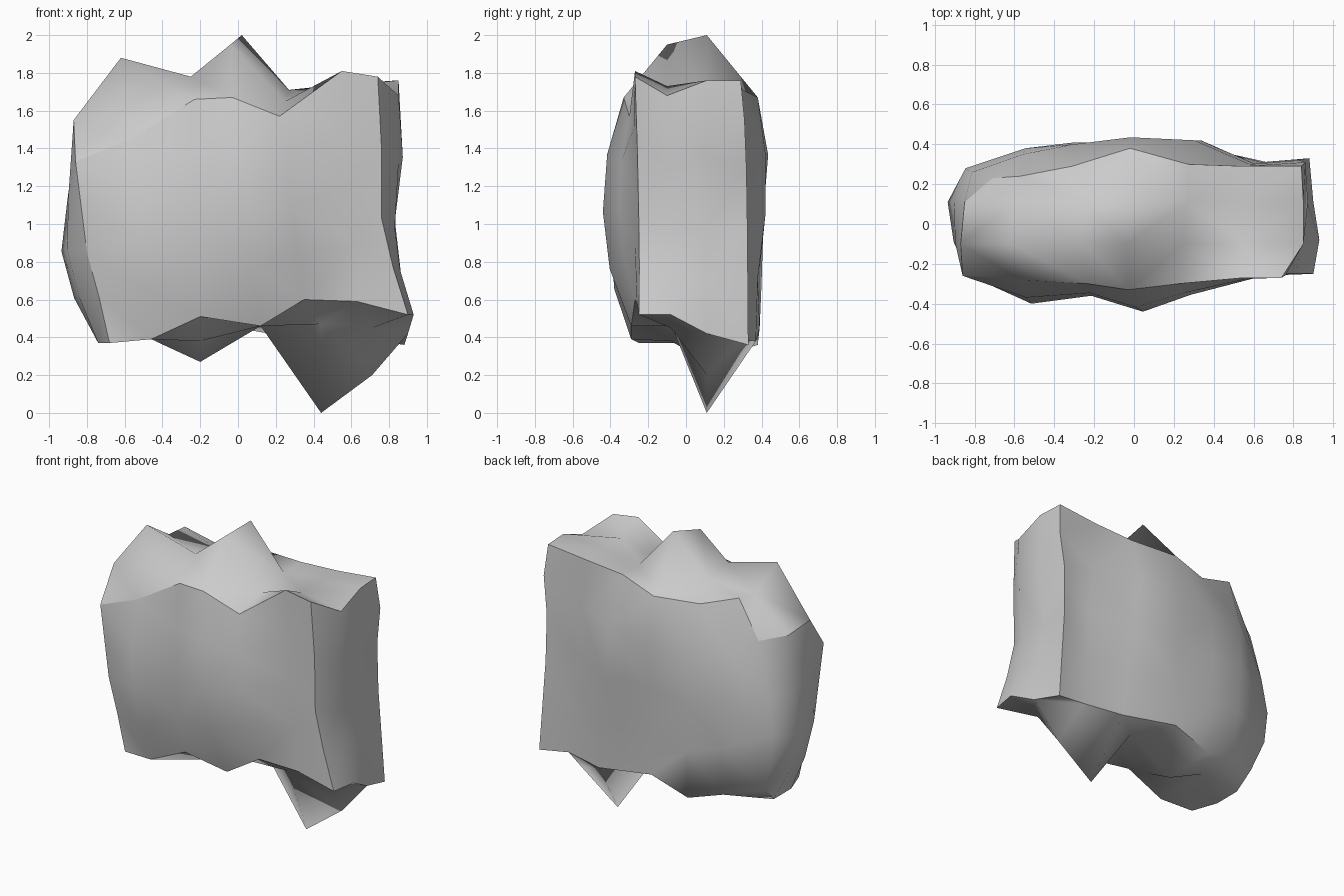
import bpy
import bmesh
from mathutils import Vector

if "Cube" in bpy.data.objects:
    bpy.data.objects.remove(bpy.data.objects["Cube"])

NX, NY, NZ = 6, 3, 4   # box divisions across width, depth, height


def row(xs, ys, zs):
    """One row of points running left to right."""
    ys = ys if isinstance(ys, list) else [ys] * len(xs)
    return [Vector(p) for p in zip(xs, ys, zs)]


# Jagged top: front rim, two ridges, back rim
top = [
    row([-.86, -.57, -.23, -.03, .22, .55, .74],
        [-.26, -.28, -.30, -.33, -.30, -.27, -.27],
        [1.33, 1.45, 1.66, 1.67, 1.57, 1.81, 1.78]),
    row([-.87, -.62, -.25, -.04, .25, .55, .85], -.10,
        [1.55, 1.88, 1.78, 1.95, 1.65, 1.73, 1.68]),
    row([-.85, -.60, -.25, .02, .27, .55, .85], .11,
        [1.52, 1.74, 1.74, 2.00, 1.71, 1.74, 1.76]),
    row([-.71, -.57, -.31, -.02, .27, .55, .84],
        [.23, .24, .29, .38, .30, .29, .29],
        [1.49, 1.75, 1.66, 1.67, 1.71, 1.73, 1.76]),
]

# Jagged underside with the long hanging point
low_x = [-.74, -.46, -.20, .12, .44, .71, .90]
bottom = [
    row([-.68, -.46, -.20, .12, .35, .63, .90],
        [-.25, -.29, -.29, -.29, -.27, -.26, -.25],
        [.37, .39, .51, .46, .60, .59, .52]),
    row(low_x[:-1] + [.93], -.08, [.37, .39, .38, .46, .47, .45, .52]),
    row(low_x, .11, [.37, .39, .27, .46, 0.0, .20, .42]),
    row([-.76, -.52, -.28, -.01, .40, .67, .88],
        [.22, .34, .38, .39, .37, .31, .33],
        [.48, .43, .36, .45, .38, .39, .36]),
]

# Front and back wall swell: front by column, back depth per level
front_bulge = [0, -.115, -.065, -.13, -.07, -.01, .01]
swell = [0, .8, 1, .75, 0]
back_y = {1: [.27, .37, .40, .39, .38, .31, .325],
          2: [.28, .38, .41, .41, .42, .30, .32],
          3: [.26, .35, .40, .435, .42, .30, .31]}
# Sideways and vertical shift of the end walls, by row then by level
left_dx = [[0, -.01, -.03, -.015, 0], [0, -.07, -.10, -.06, 0],
           [0, -.10, -.14, -.08, 0], [0, -.08, -.11, -.09, 0]]
left_dz = [0, -.05, -.09, -.10, 0]
right_dx = [[0, -.04, -.06, -.02, 0], [0, -.05, -.06, -.02, 0],
            [0, -.02, -.05, .01, 0], [0, -.035, -.03, .01, 0]]
right_dz = [[0, -.06, -.12, -.07, 0]] * 3 + [[0, .27, .24, .14, 0]]


def point(i, j, k):
    p = bottom[j][i].lerp(top[j][i], k / NZ)
    if j == 0:
        p.y += front_bulge[i] * swell[k]
    if j == NY and k in back_y:
        p.y = back_y[k][i]
    if i == 0:
        p.x += left_dx[j][k]
        p.z += left_dz[k] if j else 0
    if i == NX:
        p.x += right_dx[j][k]
        p.z += right_dz[j][k]
    return p


verts, faces, index = [], [], {}


def vid(c):
    if c not in index:
        index[c] = len(verts)
        verts.append(point(*c))
    return index[c]


def wall(nu, nv, place, flip):
    """Grid of quads on one side of the block."""
    for u in range(nu):
        for v in range(nv):
            quad = [vid(place(a, b)) for a, b in
                    ((u, v), (u + 1, v), (u + 1, v + 1), (u, v + 1))]
            faces.append(quad[::-1] if flip else quad)


# Six walls of the block
for end in (0, 1):
    wall(NX, NZ, lambda a, b: (a, end * NY, b), end == 1)
    wall(NY, NZ, lambda a, b: (end * NX, a, b), end == 0)
    wall(NX, NY, lambda a, b: (a, b, end * NZ), end == 0)

mesh = bpy.data.meshes.new("rock")
mesh.from_pydata(verts, [], faces)

# Split the bent quads along their shorter diagonal
bm = bmesh.new()
bm.from_mesh(mesh)
bmesh.ops.triangulate(bm, faces=bm.faces[:], quad_method='SHORT_EDGE')
bm.to_mesh(mesh)
bm.free()
for poly in mesh.polygons:
    poly.use_smooth = True

# Crisp rims where two walls meet, soft at the rear left
coords = {n: c for c, n in index.items()}
limits = (NX, NY, NZ)
for e in mesh.edges:
    a, b = (coords[n] for n in e.vertices)
    shared = sum(a[d] == b[d] and a[d] in (0, limits[d]) for d in range(3))
    soft = a[1] == b[1] == NY and min(a[0], b[0]) < 2 and min(a[2], b[2]) < NZ
    e.use_edge_sharp = shared >= 2 and not soft

rock = bpy.data.objects.new("rock", mesh)
bpy.context.collection.objects.link(rock)
